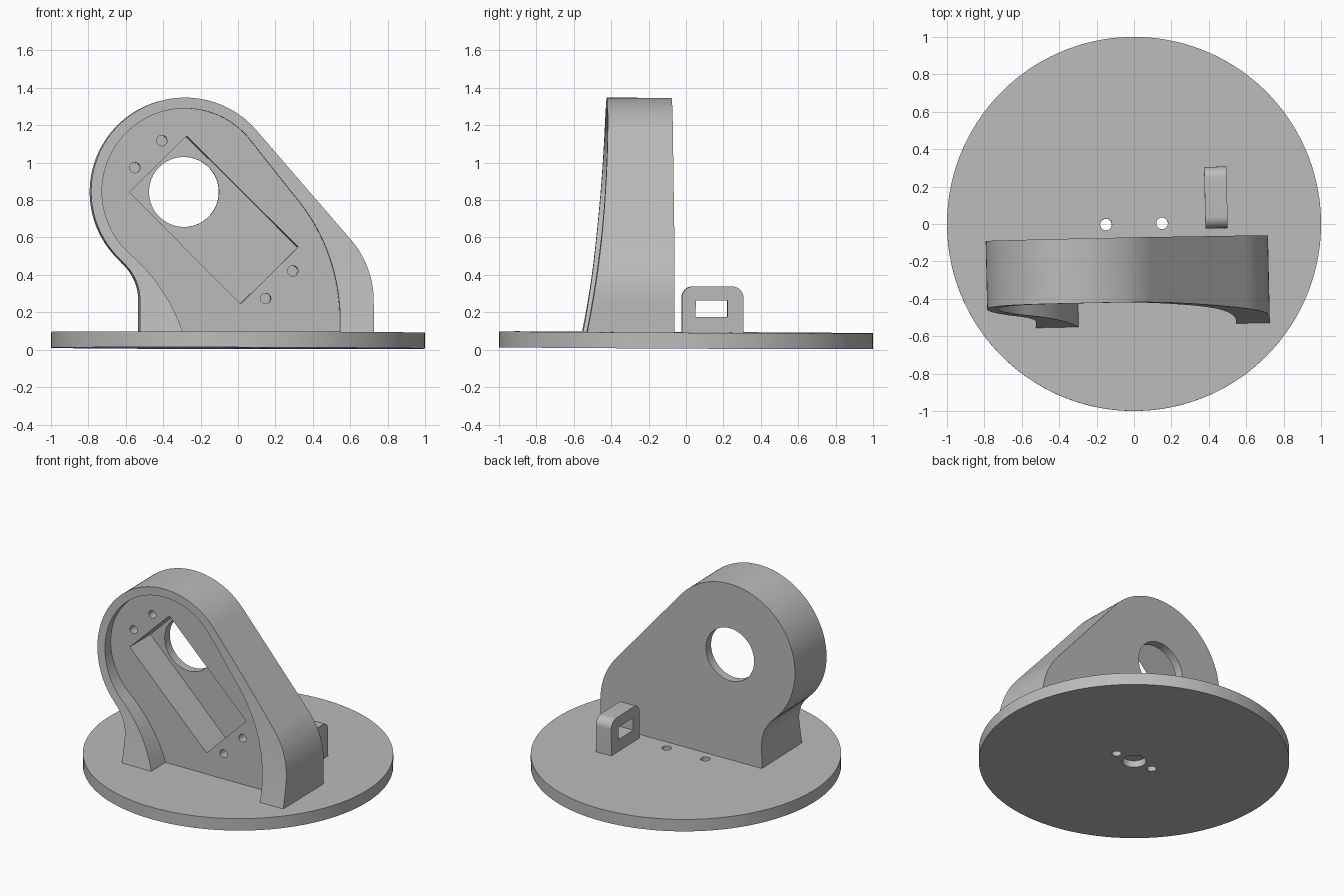
import bpy, bmesh, math

cube = bpy.data.objects.get("Cube")
if cube:
    bpy.data.objects.remove(cube, do_unlink=True)

# One plain grey material
grey = bpy.data.materials.new("plain_grey")
grey.use_nodes = True
colour = (0.5, 0.5, 0.5, 1)
grey.diffuse_color = colour
grey.node_tree.nodes["Principled BSDF"].inputs["Base Color"].default_value = colour

PLACE = {"x": lambda u, v, w: (w, u, v),
         "y": lambda u, v, w: (u, w, v),
         "z": lambda u, v, w: (u, v, w)}


def arc(cx, cy, r, start, end, steps=32):
    """Points along a circular arc, angles in degrees."""
    angles = [math.radians(start + (end - start) * i / steps) for i in range(steps + 1)]
    return [(cx + r * math.cos(a), cy + r * math.sin(a)) for a in angles]


def circle(cx, cy, r, steps=48):
    return arc(cx, cy, r, 0, 360, steps)[:-1]


def prism(name, points, low, high, axis="y"):
    """Closed profile extruded along one axis."""
    bm = bmesh.new()
    ends = [[bm.verts.new(PLACE[axis](u, v, w)) for u, v in points] for w in (low, high)]
    n = len(points)
    for ring in ends:
        bm.faces.new(ring)
    for i in range(n):
        j = (i + 1) % n
        bm.faces.new((ends[0][i], ends[0][j], ends[1][j], ends[1][i]))
    bmesh.ops.recalc_face_normals(bm, faces=bm.faces)
    mesh = bpy.data.meshes.new(name)
    bm.to_mesh(mesh)
    bm.free()
    mesh.materials.append(grey)
    obj = bpy.data.objects.new(name, mesh)
    bpy.context.collection.objects.link(obj)
    return obj


def cut(obj, *args):
    """Subtract a prism from the object."""
    cutter = prism("cutter", *args)
    cutter.hide_render = True
    mod = obj.modifiers.new("cut", "BOOLEAN")
    mod.operation, mod.solver, mod.object = "DIFFERENCE", "EXACT", cutter
    bpy.context.view_layer.objects.active = obj
    bpy.ops.object.modifier_apply(modifier=mod.name)
    bpy.data.objects.remove(cutter, do_unlink=True)


def finish(obj):
    """Smooth the curves and set the slight shared turn."""
    bpy.ops.object.select_all(action="DESELECT")
    obj.select_set(True)
    bpy.context.view_layer.objects.active = obj
    bpy.ops.object.shade_smooth_by_angle(angle=math.radians(30))
    obj.rotation_euler = (-0.005, 0.0025, 0.022)


# Round base with two through holes and a blind bore underneath
base = prism("base_disc", circle(0, 0, 1, 128), 0.008, 0.093, "z")
for x in (-0.15, 0.15):
    cut(base, circle(x, 0, 0.031, 32), -0.1, 0.2, "z")
cut(base, circle(0, 0, 0.077), -0.1, 0.055, "z")
finish(base)

# Upright bracket outline
HUB = (-0.288, 0.842)
BACK, WEB, POCKET = -0.078, -0.378, -0.138
outline = ([(0.72, 0.05)] + arc(0.22, 0.26, 0.5, 0, 41.2) + arc(*HUB, 0.503, 41.2, 228.6, 96)
           + arc(-0.8, 0.26, 0.27, 48.6, 0) + [(-0.53, 0.05)])
bracket = prism("motor_bracket", outline, -0.7, BACK)

# Front edge sweeps forward towards the feet
sweep = []
for i in range(33):
    z = 1.345 * (1 - i / 32)
    sweep.append((-0.424 - 0.121 * ((1.345 - z) / 1.255) ** 2, z))
cut(bracket, [(-0.9, 0), (-0.9, 1.5), (-0.424, 1.5)] + sweep, -1, 1, "x")

# Recess leaving a rim around the web
recess = ([(0.54, 0)] + arc(-0.48, 0.16, 1.02, 0, 41) + arc(*HUB, 0.445, 41, 229.1, 96)
          + arc(-1.198, -0.209, 0.945, 49.1, 12.8))
cut(bracket, recess, -0.9, WEB)

# Slanted motor pocket, shaft opening and screw holes
cut(bracket, [(-0.585, 0.838), (-0.28, 1.14), (0.318, 0.548), (0.012, 0.243)], -0.6, POCKET)
cut(bracket, circle(*HUB, 0.187, 64), -0.6, 0.1)
for x, z in ((-0.412, 1.115), (-0.556, 0.97), (0.29, 0.42), (0.145, 0.272)):
    cut(bracket, circle(x, z, 0.028, 24), -0.6, WEB + 0.15)
bracket.location.x = -0.006
finish(bracket)

# Small tab with rounded top corners and a strap window
R = 0.06
tab_outline = ([(0.295, 0.05)] + arc(0.295 - R, 0.34 - R, R, 0, 90, 12)
               + arc(-0.034 + R, 0.34 - R, R, 90, 180, 12) + [(-0.034, 0.05)])
tab = prism("strap_tab", tab_outline, 0.381, 0.5, "x")
cut(tab, [(0.04, 0.177), (0.21, 0.177), (0.21, 0.265), (0.04, 0.265)], 0.2, 0.7, "x")
finish(tab)
